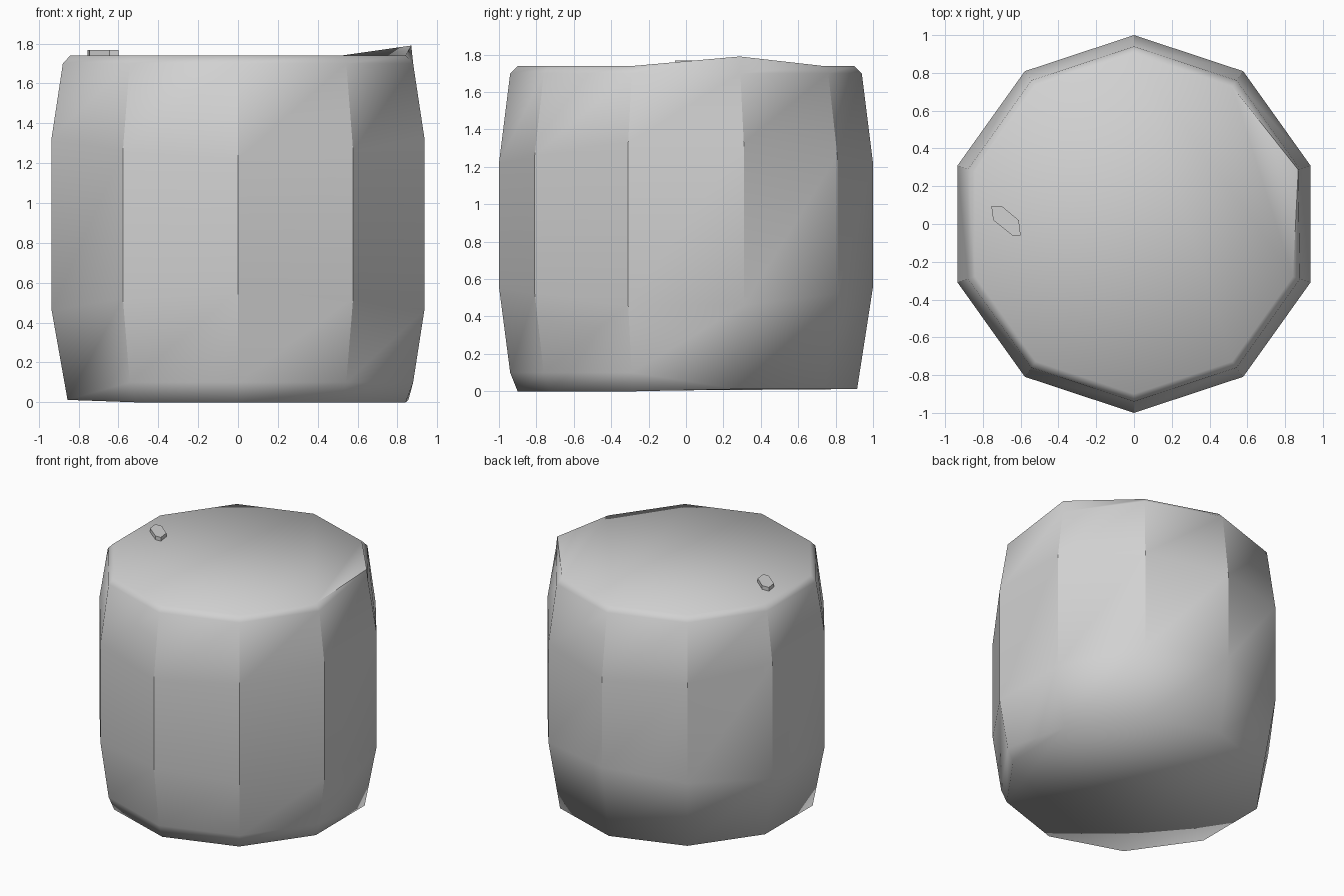
import bpy, bmesh
from math import sin, cos, radians

cube = bpy.data.objects.get("Cube")
if cube:
    bpy.data.objects.remove(cube, do_unlink=True)

grey = bpy.data.materials.new("plain grey")
grey.use_nodes = True
grey.diffuse_color = (0.64, 0.64, 0.64, 1)
grey.node_tree.nodes["Principled BSDF"].inputs["Base Color"].default_value = (0.64, 0.64, 0.64, 1)


def add_object(name, bm):
    mesh = bpy.data.meshes.new(name)
    bm.normal_update()
    bm.to_mesh(mesh)
    bm.free()
    mesh.materials.append(grey)
    obj = bpy.data.objects.new(name, mesh)
    bpy.context.collection.objects.link(obj)
    return obj


# Ten-sided barrel body, worn edges along the back of its base
SIDES = 10
WORN = range(6)
bm = bmesh.new()
rings = [[] for _ in range(6)]
for k in range(SIDES):
    a = radians(18 + 36 * k)
    bulge = sin(a) ** 2
    profile = [(0.90, 0.0), (0.94, 0.1), (1.0, 0.45 + 0.11 * bulge),
               (1.0, 1.34 - 0.12 * bulge), (0.94, 1.7), (0.90, 1.74)]
    if k in WORN:
        profile[0] = profile[1] = (0.915, 0.012)
    if k == 0:
        profile[5] = (0.93, 1.79)      # lifted corner of the lid
    for ring, (r, z) in zip(rings, profile):
        ring.append(bm.verts.new((0.983 * r * cos(a), r * sin(a), z)))

for low, high in zip(rings, rings[1:]):
    for k in range(SIDES):
        n = (k + 1) % SIDES
        bm.faces.new((low[k], low[n], high[n], high[k]))
bm.faces.new(rings[0][::-1])

# Lid: a flat panel plus the lifted corner
lid = rings[5]
bm.faces.new(lid[1:])
bm.faces.new((lid[-1], lid[0], lid[1]))

for face in bm.faces:
    face.smooth = True
for low, high in zip(rings[1:4], rings[2:5]):
    for k in range(SIDES):
        edge = bm.edges.get((low[k], high[k]))
        edge.smooth = low is rings[1] and k in WORN
for n in (1, -1):
    bm.edges.get((lid[0], lid[n])).smooth = False
bmesh.ops.remove_doubles(bm, verts=bm.verts, dist=0.001)
add_object("barrel_body", bm)

# Small bung in the lid
bm = bmesh.new()
outline = [(-0.755, 0.095), (-0.745, 0.02), (-0.645, -0.06),
           (-0.60, -0.06), (-0.61, 0.02), (-0.70, 0.095)]
base = bm.faces.new([bm.verts.new((x, y, 1.73)) for x, y in outline])
top = bmesh.ops.extrude_face_region(bm, geom=[base])
bmesh.ops.translate(bm, vec=(0, 0, 0.038),
                    verts=[v for v in top["geom"] if isinstance(v, bmesh.types.BMVert)])
bmesh.ops.recalc_face_normals(bm, faces=bm.faces)
add_object("lid_bung", bm)
